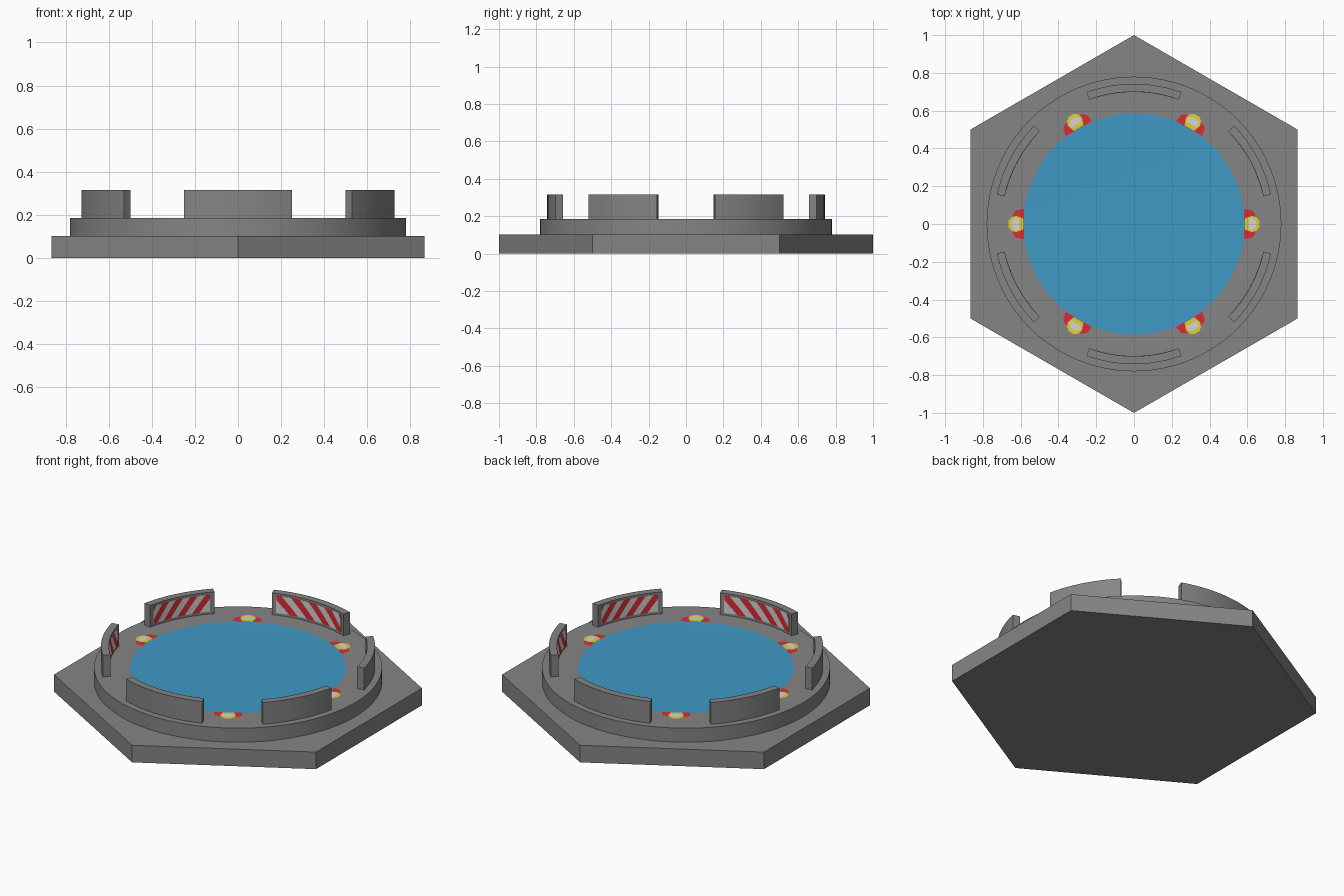
import bpy, math
from math import cos, sin, radians, pi

if "Cube" in bpy.data.objects:
    bpy.data.objects.remove(bpy.data.objects["Cube"])


def material(name, rgb):
    m = bpy.data.materials.new(name)
    m.diffuse_color = (*rgb, 1)
    m.use_nodes = True
    m.node_tree.nodes["Principled BSDF"].inputs["Base Color"].default_value = m.diffuse_color
    return m


GREY = material("stone grey", (0.235, 0.235, 0.235))
BLUE = material("water blue", (0.05, 0.32, 0.56))
RED = material("warning red", (0.68, 0.025, 0.035))
WHITE = material("off white", (0.66, 0.66, 0.66))
YELLOW = material("lamp yellow", (0.75, 0.62, 0.03))


def make(name, verts, faces, mats, indices=None, smooth=False):
    me = bpy.data.meshes.new(name)
    me.from_pydata(verts, [], faces)
    for m in mats:
        me.materials.append(m)
    if indices:
        for p, i in zip(me.polygons, indices):
            p.material_index = i
    ob = bpy.data.objects.new(name, me)
    bpy.context.collection.objects.link(ob)
    if smooth:
        bpy.context.view_layer.objects.active = ob
        ob.select_set(True)
        bpy.ops.object.shade_smooth_by_angle(angle=radians(30))
        ob.select_set(False)
    return ob


def polar(r, a, z):
    return (r * cos(a), r * sin(a), z)


def arc_block(name, r0, r1, a0, a1, z0, z1, mat, n=12):
    """Curved block with a rectangular cross-section."""
    v, f = [], []
    for i in range(n + 1):
        a = a0 + (a1 - a0) * i / n
        v += [polar(r0, a, z0), polar(r1, a, z0), polar(r1, a, z1), polar(r0, a, z1)]
    for i in range(n):
        b = 4 * i
        for k in range(4):
            j = (k + 1) % 4
            f.append((b + k, b + 4 + k, b + 4 + j, b + j))
    f += [(0, 1, 2, 3), (4 * n + 3, 4 * n + 2, 4 * n + 1, 4 * n)]
    return make(name, v, f, [mat], smooth=True)


# hexagonal base slab
hexa = [radians(30 + 60 * i) for i in range(6)]
make("base_slab", [polar(1, a, z) for z in (0, 0.102) for a in hexa],
     [tuple(range(5, -1, -1)), tuple(range(6, 12))] +
     [(i, (i + 1) % 6, 6 + (i + 1) % 6, 6 + i) for i in range(6)], [GREY])

# round platform with a shallow blue pool in the middle
N = 96
TOP = 0.186
profile = [(0.78, 0.1), (0.78, TOP), (0.585, TOP)]
v = [polar(r, 2 * pi * i / N, z) for r, z in profile for i in range(N)]
f = [(k * N + i, k * N + (i + 1) % N, (k + 1) * N + (i + 1) % N, (k + 1) * N + i)
     for k in range(2) for i in range(N)]
idx = [0] * len(f)
v += [(0, 0, TOP - 0.01), (0, 0, 0.1)]
f += [(2 * N + i, 2 * N + (i + 1) % N, 3 * N) for i in range(N)]
idx += [1] * N
f += [((i + 1) % N, i, 3 * N + 1) for i in range(N)]
idx += [0] * N
make("platform_with_pool", v, f, [GREY, BLUE], idx, smooth=True)


def stripes(name, a0, a1, z0, z1, lean, count=4):
    """Slanted red stripes on the inner side of a barrier."""
    v, f = [], []
    step = (a1 - a0) / count
    clamp = lambda a: min(max(a, a0), a1)
    for i in range(-1, count + 1):
        s = a0 + i * step + step * 0.25
        for k in range(2):
            lo, hi = s + k * step / 4, s + (k + 1) * step / 4
            b = len(v)
            for t in range(5):
                sh = lean * step * 0.9 * (t / 4 - 0.5)
                z = z0 + (z1 - z0) * t / 4
                v += [polar(0.697, clamp(lo + sh), z), polar(0.697, clamp(hi + sh), z)]
            for t in range(4):
                q = b + 2 * t
                if clamp(lo + lean * step) != clamp(hi + lean * step) or a0 < s < a1:
                    f.append((q + 1, q, q + 2, q + 3))
    make(name, v, f, [RED])


# six curved barriers with striped panels facing the pool
barriers = [(12.1, 44.5, 1), (70.2, 109.8, 1), (135.5, 167.9, -1)]
for n, (d0, d1, lean) in enumerate(barriers):
    for half in (0, 180):
        a0, a1 = radians(d0 + half), radians(d1 + half)
        tag = str(n + 1 + half // 60)
        arc_block("barrier_" + tag, 0.70, 0.742, a0, a1, TOP - 0.005, 0.316, GREY)
        m = radians(2.0)
        arc_block("panel_" + tag, 0.6985, 0.7005, a0 + m, a1 - m, 0.2, 0.303, WHITE)
        stripes("stripes_" + tag, a0 + m, a1 - m, 0.2, 0.303, lean)


def plate(name, a, outline, z, mat):
    """Flat painted shape; outline in (outward, sideways) at angle a."""
    pts = [(u * cos(a) - w * sin(a), u * sin(a) + w * cos(a), z) for u, w in outline]
    make(name, pts, [tuple(range(len(pts)))], [mat])


# six painted warning lamps around the pool edge
for i in range(6):
    a = radians(60 * i)
    z = TOP + 0.002
    for s, side in ((1, "left"), (-1, "right")):
        wing = [(0.583, 0.025), (0.64, 0.025), (0.642, 0.05), (0.625, 0.072), (0.583, 0.08)]
        wing = [(u, w * s) for u, w in wing]
        plate(f"lamp_wing_{side}_{i}", a, wing[::-s], z, RED)
    dome = [(0.587, -0.03), (0.625, -0.043), (0.65, -0.035), (0.665, -0.015),
            (0.665, 0.015), (0.65, 0.035), (0.625, 0.043), (0.587, 0.03)]
    plate(f"lamp_dome_{i}", a, dome, z + 0.001, YELLOW)
    band = [(0.608, -0.03), (0.63, -0.035), (0.645, -0.015),
            (0.645, 0.015), (0.63, 0.035), (0.608, 0.03)]
    plate(f"lamp_band_{i}", a, band, z + 0.002, WHITE)
